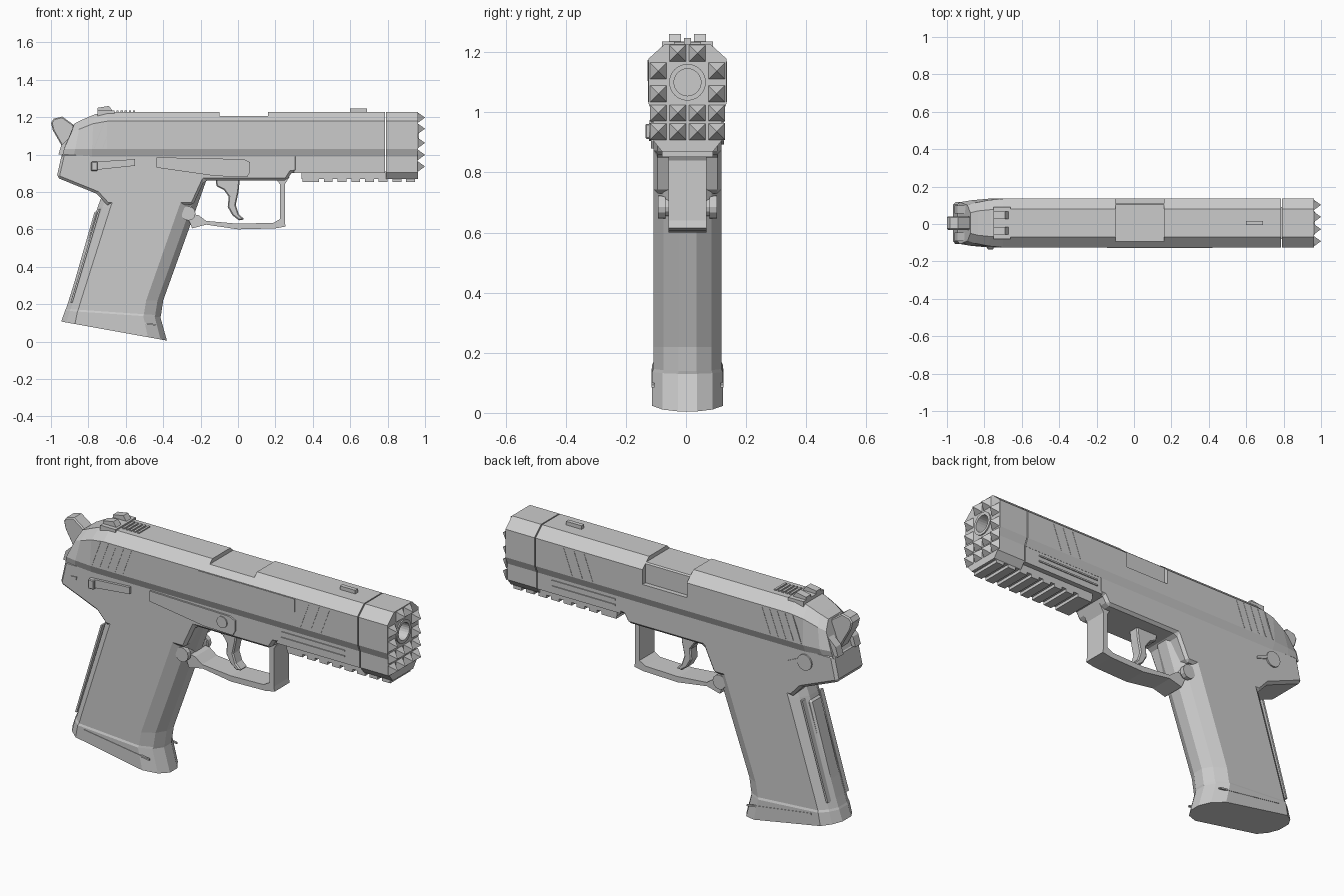
import bpy, bmesh, math
from mathutils import Matrix, Vector

if "Cube" in bpy.data.objects:
    bpy.data.objects.remove(bpy.data.objects["Cube"])

CY = 0.005  # centre plane of the body


def finish(name, bm, bevel=0):
    bmesh.ops.recalc_face_normals(bm, faces=bm.faces)
    bmesh.ops.translate(bm, verts=bm.verts, vec=(0, CY, 0))
    mesh = bpy.data.meshes.new(name)
    bm.to_mesh(mesh)
    bm.free()
    ob = bpy.data.objects.new(name, mesh)
    bpy.context.collection.objects.link(ob)
    if bevel:
        mod = ob.modifiers.new("Chamfer", "BEVEL")
        mod.width, mod.segments = bevel, 1
        mod.limit_method, mod.angle_limit = "ANGLE", math.radians(50)
    return ob


def extrude(name, outline, y0, y1, bevel=0):
    """Side outline of (x, z) points pulled from y0 to y1."""
    bm = bmesh.new()
    face = bm.faces.new([bm.verts.new((x, y0, z)) for x, z in outline])
    new = bmesh.ops.extrude_face_region(bm, geom=[face])["geom"]
    verts = [v for v in new if isinstance(v, bmesh.types.BMVert)]
    bmesh.ops.translate(bm, verts=verts, vec=(0, y1 - y0, 0))
    return finish(name, bm, bevel)


def box(name, x, y, z, bevel=0):
    return extrude(name, [(x[0], z[0]), (x[1], z[0]), (x[1], z[1]), (x[0], z[1])], y[0], y[1], bevel)


def loft(name, halves):
    """Rings given as half sections of (x, y, z), mirrored across y."""
    bm = bmesh.new()
    rings = [[bm.verts.new(p) for p in h] +
             [bm.verts.new((x, -y, z)) for x, y, z in reversed(h)] for h in halves]
    for a, b in zip(rings, rings[1:]):
        for i in range(len(a)):
            j = (i + 1) % len(a)
            bm.faces.new((a[i], a[j], b[j], b[i]))
    bm.faces.new(rings[0])
    bm.faces.new(rings[-1])
    return finish(name, bm)


def cylinder(name, centre, r1, r2, depth, axis, sides=16):
    bm = bmesh.new()
    rot = Matrix.Rotation(math.pi / 2, 4, axis)
    bmesh.ops.create_cone(bm, cap_ends=True, segments=sides, radius1=r1, radius2=r2,
                          depth=depth, matrix=Matrix.Translation(centre) @ rot)
    return finish(name, bm)


def cut(target, cutter):
    """Boolean the cutter away, then discard it."""
    cutter.hide_render = True
    mod = target.modifiers.new("Cut", "BOOLEAN")
    mod.object, mod.operation, mod.solver = cutter, "DIFFERENCE", "EXACT"
    bpy.context.view_layer.objects.active = target
    bpy.ops.object.modifier_apply(modifier=mod.name)
    bpy.data.objects.remove(cutter)


# Slide with a sloped, narrowed rear
def slide_ring(x):
    return [(x, .075, 1.228), (x, .13, 1.178), (x, .13, 1.03), (x, .113, .99)]


slide = loft("slide", [
    [(-.875, .055, 1.165), (-.89, .095, 1.12), (-.93, .112, 1.03), (-.94, .105, .99)],
    [(-.835, .065, 1.185), (-.85, .108, 1.135), (-.87, .122, 1.03), (-.88, .11, .99)],
    [(-.765, .072, 1.215), (-.775, .123, 1.165), (-.78, .13, 1.03), (-.78, .113, .99)],
    slide_ring(-.7), slide_ring(.786)])
cut(slide, box("port_top_cutter", (-.1, .16), (-.1, .2), (1.207, 1.3)))
cut(slide, box("port_side_cutter", (-.1, .16), (.105, .2), (1.1, 1.3)))
extrude("slide_side_panel", [(-.145, 1.105), (.42, 1.105), (.42, 1.175), (-.145, 1.175)], -.133, -.12)

# Muzzle block, bore and barrel
muzzle = loft("muzzle_block", [slide_ring(x) + [(x, .113, .905), (x, .085, .87)] for x in (.792, .962)])
cut(muzzle, cylinder("bore_cutter", (.92, 0, 1.1), .06, .06, .24, "Y", 24))
barrel = cylinder("barrel", (.888, 0, 1.1), .061, .061, .16, "Y", 24)
cut(barrel, cylinder("barrel_cutter", (.92, 0, 1.1), .045, .045, .2, "Y", 24))

# Pyramid spikes around the muzzle
bm = bmesh.new()
sides, middle = (-.097, .097), (-.033, .033)
rows = [(1.197, middle), (1.138, sides), (1.062, sides),
        (.998, sides + middle), (.936, sides + middle)]
for z, columns in rows:
    for y in columns:
        base = [bm.verts.new((.961, y + a, z + b))
                for a, b in ((-.028, -.028), (.028, -.028), (.028, .028), (-.028, .028))]
        tip = bm.verts.new((1, y, z))
        bm.faces.new(base)
        for i in range(4):
            bm.faces.new((base[i], base[(i + 1) % 4], tip))
finish("muzzle_spikes", bm)

# Frame with rear tang and dust cover
extrude("frame", [(-.94, 1.01), (-.97, .877), (-.755, .79), (-.7, .73), (-.24, .73),
                  (-.18, .86), (.26, .86), (.285, .9), (.32, .905), (.32, 1.01)],
        -.113, .113, .014)
box("dust_cover", (.3, .787), (-.112, .112), (.902, 1.0))
box("rail_base", (.34, .95), (-.085, .085), (.868, .91))
for i in range(8):
    x = .385 + i * .0735
    box(f"rail_tooth_{i + 1}", (x - (.04 if i == 0 else 0), x + .047), (-.085, .085), (.852, .87))
for s in (-1, 1):
    for z in (.935, .965):
        box("dust_cover_rib", (.33, .7), (s * .105, s * .117), (z, z + .008))

# Grip: slanted rings running from back point to front point
half = [(0, .035), (.05, .08), (.13, .113), (.82, .113), (.94, .08), (1, .03)]


def grip_ring(back, front, wide=1):
    b, f = Vector(back), Vector(front)
    return [(*(b.lerp(f, t)[:1]), y * wide, b.lerp(f, t)[1]) for t, y in half]


loft("grip", [
    grip_ring((-.945, .107), (-.38, .005), 1.04),
    grip_ring((-.925, .165), (-.415, .13), 1.04),
    grip_ring((-.92, .175), (-.412, .14)),
    grip_ring((-.905, .22), (-.40, .22)),
    grip_ring((-.75, .72), (-.22, .72)),
    grip_ring((-.72, .8), (-.17, .86))])
extrude("backstrap_insert", [(-.9, .23), (-.85, .23), (-.73, .7), (-.765, .7)], -.045, .045, .01)
for s in (-1, 1):
    extrude("base_seam", [(-.82, .14), (-.44, .085), (-.44, .093), (-.82, .148)], s * .11, s * .12)
    extrude("grip_rear_seam", [(-.895, .21), (-.885, .21), (-.735, .71), (-.745, .71)], s * .06, s * .088)

# Trigger guard and trigger
extrude("trigger_guard", [
    (.275, .88), (.25, .84), (.25, .64), (.255, .615), (.2, .605), (0, .6), (-.17, .625),
    (-.245, .605), (-.28, .69), (-.21, .675), (-.17, .645), (0, .63), (.19, .635),
    (.225, .655), (.225, .84), (.195, .88)], -.063, .063)
extrude("trigger", [
    (-.12, .87), (-.115, .83), (-.075, .81), (-.05, .775), (-.055, .72), (-.03, .675),
    (.005, .648), (.035, .653), (.004, .682), (-.012, .73), (.003, .8), (.01, .87)],
    -.03, .03, .006)

# Magazine catch
cylinder("magazine_catch", (-.265, 0, .685), .03, .03, .17, "X", 12)
for s in (-1, 1):
    cylinder("magazine_catch_button", (-.265, s * .085, .685), .038, .038, .025, "X", 12)

# Hammer
extrude("hammer", [(-1, 1.17), (-.985, 1.192), (-.94, 1.203), (-.88, 1.16), (-.84, 1.08),
                   (-.85, 1.0), (-.92, 1.0), (-.95, 1.06), (-.99, 1.13)], -.036, .036, .006)
for s in (-1, 1):
    extrude("hammer_ear", [(-.96, 1.0), (-.945, 1.05), (-.87, 1.12), (-.85, 1.0)], s * .05, s * .095)

# Sights
box("rear_sight_base", (-.75, -.66), (-.085, .085), (1.2, 1.235))
for s in (-1, 1):
    extrude("rear_sight_post", [(-.75, 1.22), (-.75, 1.25), (-.69, 1.26), (-.665, 1.225)], s * .022, s * .062)
for i in range(5):
    box("sight_ramp_rib", (-.65 + i * .022, -.638 + i * .022), (-.045, .045), (1.22, 1.234))
box("front_sight", (.6, .69), (-.011, .011), (1.22, 1.247))

# Controls on the right side
extrude("slide_release", [(-.435, .985), (-.435, .93), (-.12, .885), (.05, .88),
                          (.063, .905), (.063, .96), (.03, .975)], -.122, -.11)
cylinder("slide_release_pin", (-.01, -.118, .935), .03, .03, .02, "X", 16)
extrude("safety_lever", [(-.785, .915), (-.55, .94), (-.55, .975), (-.785, .96)], -.127, -.11)
box("safety_lever_thumb_pad", (-.785, -.75), (-.14, -.12), (.912, .962), .004)
extrude("frame_pin", [(-.905, .92), (-.87, .925), (-.865, .942), (-.9, .938)], -.118, -.11)

# Pivot and slide release end on the left side
cylinder("safety_pivot", (-.78, .113, .935), .042, .042, .016, "X", 16)
extrude("pivot_lever", [(-.76, .93), (-.68, .905), (-.68, .918), (-.76, .955)], .11, .118)

# Slanted grip ridges on the slide
for s in (-1, 1):
    for x in [-.72 + i * .045 for i in range(5)] + [.5, .56, .62]:
        extrude("slide_ridge", [(x - .05, 1.035), (x - .046, 1.035), (x + .004, 1.17), (x, 1.17)],
                s * .125, s * .1315)
